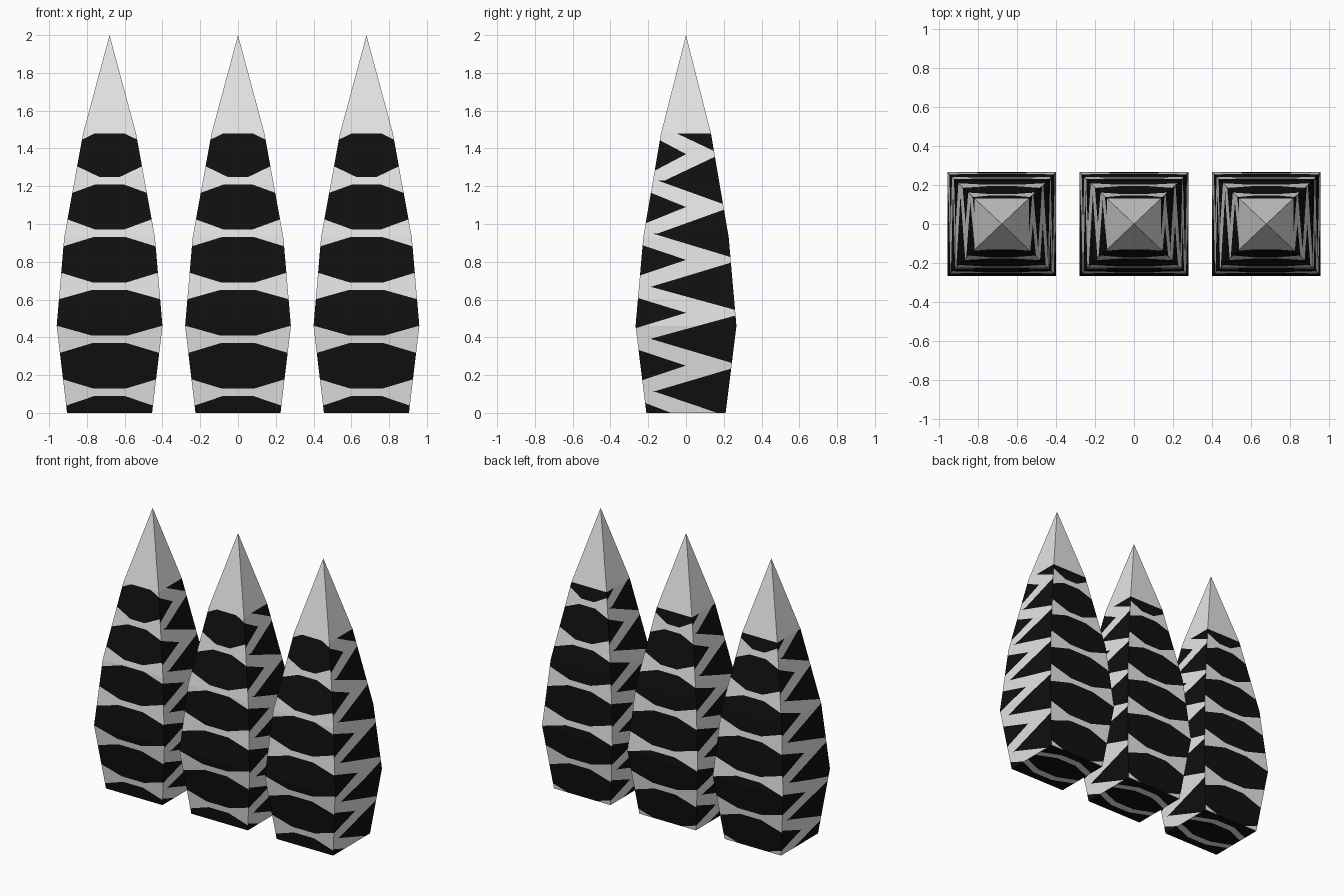
import bpy, bmesh
from mathutils import Vector

if "Cube" in bpy.data.objects:
    bpy.data.objects.remove(bpy.data.objects["Cube"])

PROFILE = [(0, 0.225, 0.21), (0.46, 0.28, 0.267), (0.93, 0.24, 0.226), (1.48, 0.14, 0.132)]
TOP, PERIOD = 1.48, 0.28


def material(name, value):
    m = bpy.data.materials.new(name)
    m.diffuse_color = (value, value, value, 1)
    m.use_nodes = True
    m.node_tree.nodes["Principled BSDF"].inputs["Base Color"].default_value = m.diffuse_color
    return m


light = material("light_grey", 0.78)
black = material("stripe_black", 0.005)


def width(z, axis):
    """Half width of the body at a height."""
    z = min(max(z, 0), TOP)
    for a, b in zip(PROFILE, PROFILE[1:]):
        if z <= b[0]:
            t = (z - a[0]) / (b[0] - a[0])
            return a[1 + axis] + t * (b[1 + axis] - a[1 + axis])


def cut(bm, pick, p, q, axis, up=2):
    """Cut the picked faces along the line p-q drawn in the (axis, up) plane."""
    faces = [f for f in bm.faces if pick(f)]
    if not faces:
        return
    geom = list({v for f in faces for v in f.verts}) + list({e for f in faces for e in f.edges}) + faces
    co, no = Vector((0, 0, 0)), Vector((0, 0, 0))
    co[axis], co[up] = p
    no[axis], no[up] = p[1] - q[1], q[0] - p[0]
    bmesh.ops.bisect_plane(bm, geom=geom, dist=1e-5, plane_co=co, plane_no=no.normalized())


def on_side(f, facing, sign):
    c = f.calc_center_median()
    n = f.normal
    return c.z < TOP and abs(n.z) < 0.9 and n[facing] * sign > 0.7


def oval_lines(c, w, h=0.12, tip=0.07):
    """Six lines of a flat-topped oval band."""
    out = []
    for s in (-1, 1):
        out.append(((-w, c + s * h), (w, c + s * h)))
        for t in (-1, 1):
            out.append(((t * 0.35 * w, c + s * h), (t * w, c + s * tip)))
    return out


def oval_inside(u, d, w, h=0.12, tip=0.07):
    return abs(d) < h and abs(d) < h + (tip - h) * (abs(u) / w - 0.35) / 0.65


def paint_side(bm, facing, sign, start):
    axis = 1 - facing
    cells = [start + PERIOD * k for k in range(6)]
    for c in cells:
        z = c + PERIOD / 2
        cut(bm, lambda f: on_side(f, facing, sign), (-1, z), (1, z), axis)
    for c in cells:
        w = width(c, axis)

        def in_cell(f):
            return on_side(f, facing, sign) and abs(f.calc_center_median().z - c) < PERIOD / 2

        if facing == 1:      # front and back: stacked oval bands
            for p, q in oval_lines(c, w):
                cut(bm, in_cell, p, q, axis)
        else:                # ends: interlocking wedges leaving a zigzag
            for s in (-1, 1):
                cut(bm, in_cell, (-sign * w, c + s * 0.08), (0, c), axis)
                cut(bm, in_cell, (-sign * 0.75 * w, c + s * 0.14), (sign * w, c + s * 0.015), axis)
        for f in bm.faces:
            if not in_cell(f):
                continue
            m = f.calc_center_median()
            u, d = m[axis] * sign, abs(m.z - c)
            if facing == 1:
                dark = oval_inside(u, d, w)
            else:
                dark = (u < 0 and d < -0.08 * u / w) or d > 0.14 - 0.125 * (u / w + 0.75) / 1.75
            f.material_index = int(dark)


def paint_base(bm):
    def base(f):
        return f.normal.z < -0.9
    w = 0.225
    for h, tip in ((0.10, 0.04), (0.15, 0.09)):
        for p, q in oval_lines(0, w, h, tip):
            cut(bm, base, p, q, 0, 1)
    for f in bm.faces:
        if base(f):
            m = f.calc_center_median()
            f.material_index = int(oval_inside(m.x, m.y, w, 0.10, 0.04)
                                   or not oval_inside(m.x, m.y, w, 0.15, 0.09))


# Four-sided spire body
bm = bmesh.new()
rings = [[bm.verts.new((sx * a, sy * b, z)) for sx, sy in ((-1, -1), (1, -1), (1, 1), (-1, 1))]
         for z, a, b in PROFILE]
apex = bm.verts.new((0, 0, 2))
bm.faces.new(rings[0][::-1])
for i in range(4):
    j = (i + 1) % 4
    for lo, hi in zip(rings, rings[1:]):
        bm.faces.new((lo[i], lo[j], hi[j], hi[i]))
    bm.faces.new((rings[-1][i], rings[-1][j], apex))
bm.normal_update()

# Stripes: opposite sides are half a period apart
paint_side(bm, 1, -1, -0.03)
paint_side(bm, 1, 1, 0.11)
paint_side(bm, 0, 1, -0.03)
paint_side(bm, 0, -1, 0.11)
paint_base(bm)

mesh = bpy.data.meshes.new("striped_spire")
bm.to_mesh(mesh)
bm.free()
mesh.materials.append(light)
mesh.materials.append(black)

# Three spires in a row
for name, x in (("left_spire", -0.68), ("middle_spire", 0), ("right_spire", 0.68)):
    ob = bpy.data.objects.new(name, mesh)
    ob.location.x = x
    bpy.context.collection.objects.link(ob)
